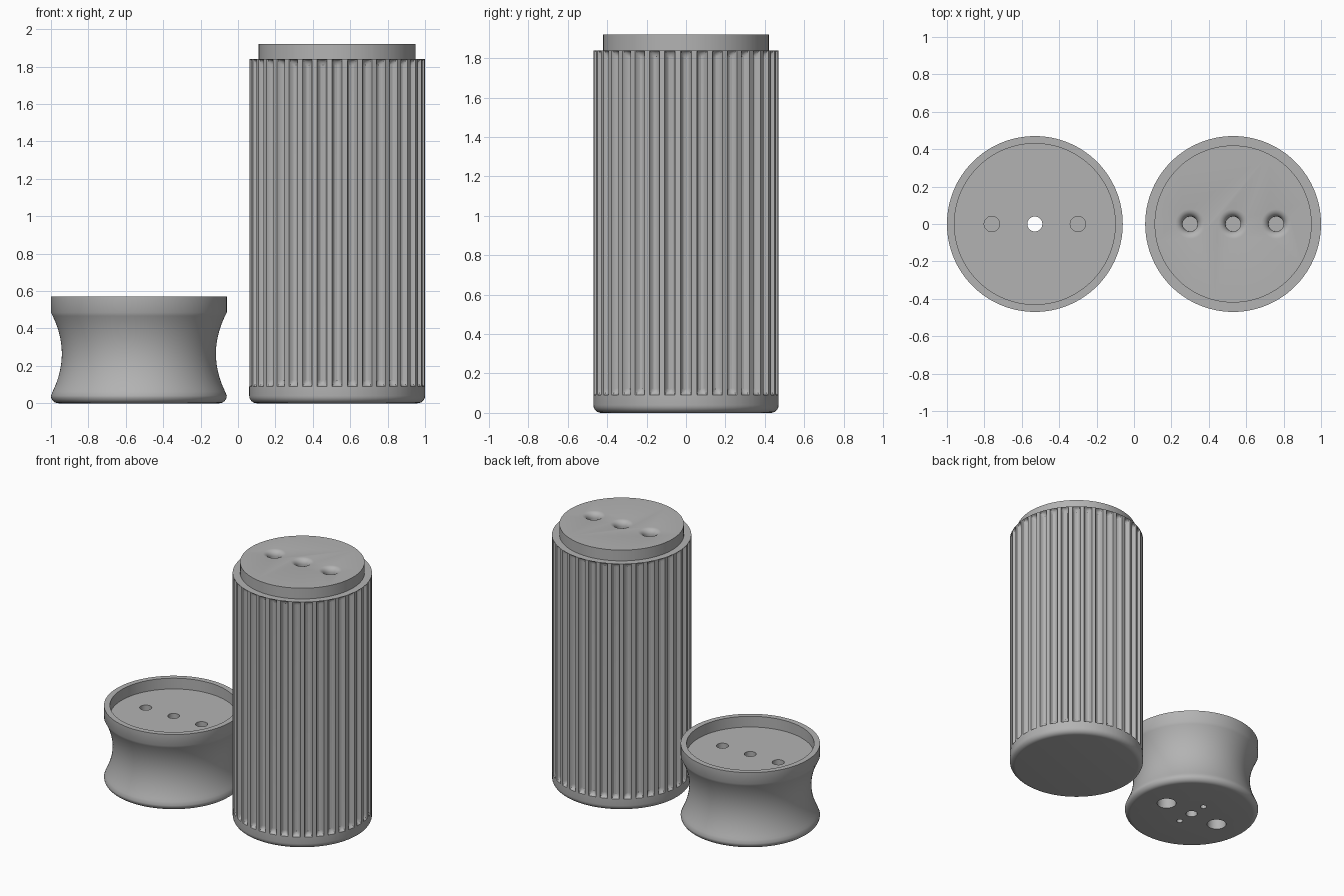
import bpy, bmesh
from math import sin, cos, pi, sqrt

if "Cube" in bpy.data.objects:
    bpy.data.objects.remove(bpy.data.objects["Cube"], do_unlink=True)

GREY = (0.45, 0.45, 0.45, 1)
grey = bpy.data.materials.new("plain grey")
grey.use_nodes = True
grey.diffuse_color = GREY
grey.node_tree.nodes["Principled BSDF"].inputs["Base Color"].default_value = GREY

R = 0.47          # outer radius of both parts
CX = 0.53         # distance of each part from the middle
HOLE = 0.23       # spacing of the holes along x
FLUTES = 36
FLUTE_DEPTH = 0.03
FLUTE_SHARE = 0.66  # part of the pitch taken by the groove


def revolve(name, profile, columns, centre):
    """Closed solid from (radius, z, flute) rows and (angle, depth) columns."""
    bm = bmesh.new()
    rows = [[bm.verts.new((centre[0] + (r - f * d) * cos(a),
                           centre[1] + (r - f * d) * sin(a), z))
             for a, d in columns] for r, z, f in profile]
    n = len(columns)
    for low, high in zip(rows, rows[1:]):
        for i in range(n):
            j = (i + 1) % n
            bm.faces.new((low[i], low[j], high[j], high[i]))
    bm.faces.new(rows[0][::-1])
    bm.faces.new(rows[-1])
    bmesh.ops.recalc_face_normals(bm, faces=bm.faces)
    mesh = bpy.data.meshes.new(name)
    bm.to_mesh(mesh)
    bm.free()
    mesh.materials.append(grey)
    obj = bpy.data.objects.new(name, mesh)
    bpy.context.collection.objects.link(obj)
    return obj


def circle(n):
    return [(2 * pi * i / n, 0) for i in range(n)]


def activate(obj):
    bpy.ops.object.select_all(action='DESELECT')
    obj.select_set(True)
    bpy.context.view_layer.objects.active = obj


def cut(obj, profile, x, y=0, sides=40):
    """Remove a turned cutter from the object."""
    cutter = revolve("hole_cutter", [(r, z, 0) for r, z in profile],
                     circle(sides), (x, y))
    cutter.hide_render = True
    activate(obj)
    mod = obj.modifiers.new("hole", 'BOOLEAN')
    mod.operation = 'DIFFERENCE'
    mod.solver = 'EXACT'
    mod.object = cutter
    bpy.ops.object.modifier_apply(modifier=mod.name)
    bpy.data.objects.remove(cutter, do_unlink=True)


def finish(obj):
    activate(obj)
    bpy.ops.object.shade_smooth_by_angle(angle=pi / 6)


def foot(radius, steps=6):
    """Rounded lower edge."""
    return [(R - radius + radius * sin(t), radius - radius * cos(t), 0)
            for t in (pi / 2 * i / steps for i in range(steps + 1))]


# Fluted body: grooves run out in a curve at both ends
pitch = 2 * pi / FLUTES
flute_columns = []
for k in range(FLUTES):
    for s in range(7):
        u = -cos(pi * s / 6)
        angle = pi / 2 + pitch * (k + u * FLUTE_SHARE / 2)
        flute_columns.append((angle, FLUTE_DEPTH * sqrt(max(0, 1 - u * u))))

ends = [i / 6 for i in range(7)]
low_end, high_end, runout = 0.09, 1.84, 0.035
fade = [(t, sqrt(1 - (1 - t) ** 2)) for t in ends]
profile = foot(0.04)
profile += [(R, low_end + runout * t, f) for t, f in fade]
profile += [(R, high_end - runout * t, f) for t, f in reversed(fade)]
profile += [(0.42, 1.84, 0), (0.42, 1.92, 0)]
body = revolve("fluted_body", profile, flute_columns, (CX, 0))

# Dished holes in the top of the body
dish = [(0.04, 1.85)]
dish += [(0.08 - 0.04 * cos(t), 1.88 + 0.04 * sin(t))
         for t in (pi / 2 * i / 6 for i in range(6))]
dish += [(0.079, 1.92), (0.079, 1.96)]
for k in (-1, 0, 1):
    cut(body, dish, CX + k * HOLE)
finish(body)

# Waisted lid with a straight rim and a rounded foot
profile = foot(0.04)
waist, half = 0.265, 0.22
for i in range(1, 25):
    t = -1 + 2 * i / 24
    profile.append((R - 0.058 * (1 - t * t), waist + half * t, 0))
profile.append((R, 0.57, 0))
lid = revolve("waisted_lid", profile, circle(128), (-CX, 0))

# Socket in the lid, its through hole, and the blind holes above and below
cut(lid, [(0.43, 0.49), (0.43, 0.7)], -CX, sides=128)
cut(lid, [(0.04, -0.1), (0.04, 0.6)], -CX)
for side in (-1, 1):
    cut(lid, [(0.041, 0.41), (0.041, 0.6)], -CX + side * HOLE)
    cut(lid, [(0.067, -0.1), (0.067, 0.2)], -CX + side * HOLE)
    cut(lid, [(0.022, -0.1), (0.022, 0.15)], -CX, side * 0.13)
finish(lid)
